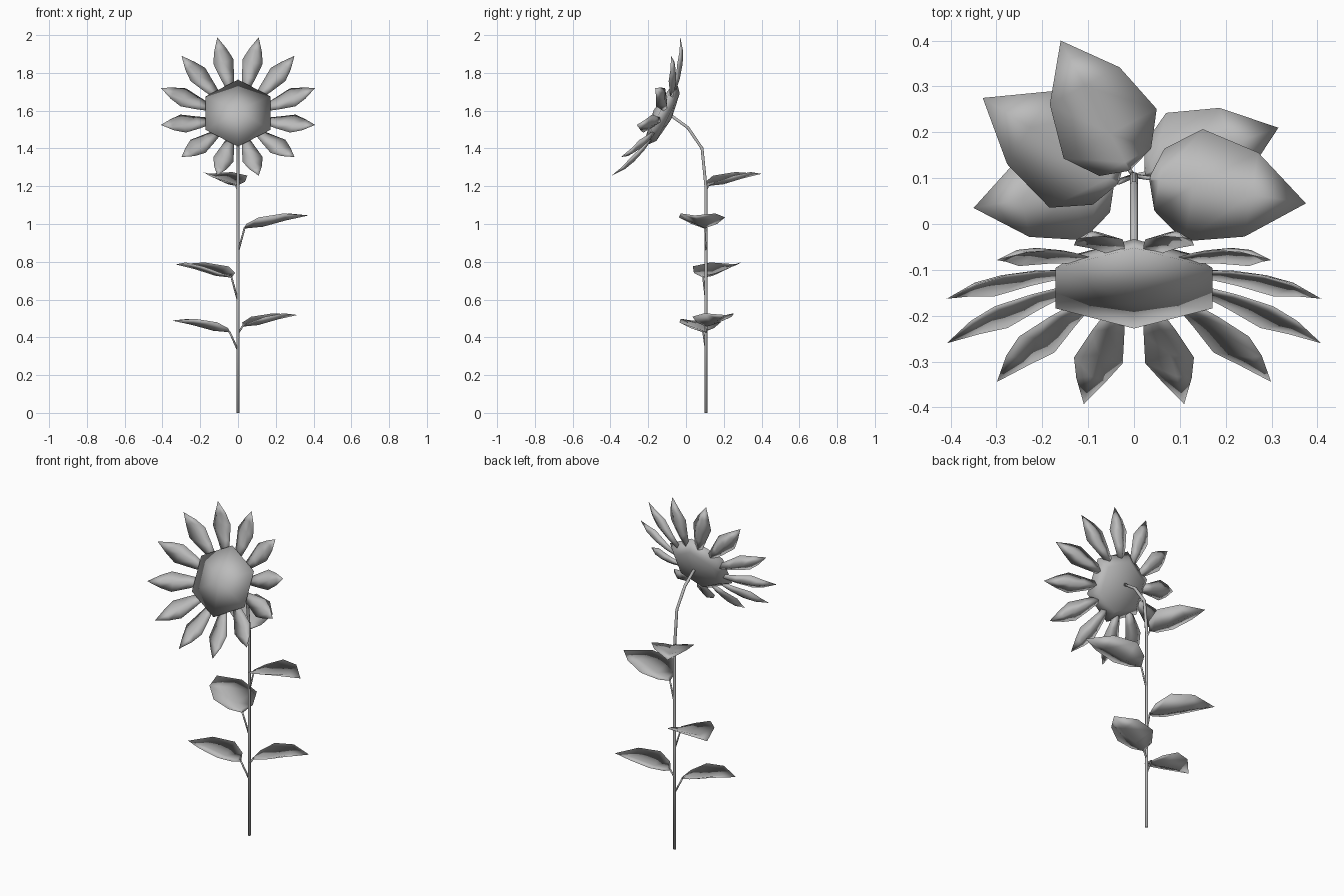
import bpy, bmesh
from math import sin, cos, tau
from mathutils import Vector, Matrix

if "Cube" in bpy.data.objects:
    bpy.data.objects.remove(bpy.data.objects["Cube"])

grey = bpy.data.materials.new("plain grey")
grey.use_nodes = True
grey.diffuse_color = (0.5, 0.5, 0.5, 1)
grey.node_tree.nodes["Principled BSDF"].inputs["Base Color"].default_value = grey.diffuse_color


def finish(name, bm):
    """Turn a closed bmesh into a smooth grey object."""
    bmesh.ops.recalc_face_normals(bm, faces=bm.faces)
    for f in bm.faces:
        f.smooth = True
    mesh = bpy.data.meshes.new(name)
    bm.to_mesh(mesh)
    bm.free()
    mesh.materials.append(grey)
    obj = bpy.data.objects.new(name, mesh)
    bpy.context.collection.objects.link(obj)
    return obj


def bridge(bm, rings):
    """Join successive rings of vertices with quads."""
    for a, b in zip(rings, rings[1:]):
        for k in range(len(a)):
            n = (k + 1) % len(a)
            bm.faces.new((a[k], a[n], b[n], b[k]))


def fan(bm, ring, point):
    """Close a ring with triangles meeting at a point."""
    end = bm.verts.new(point)
    for k in range(len(ring)):
        bm.faces.new((ring[k], ring[(k + 1) % len(ring)], end))


def tube(name, path, radius, sides=6):
    """Sweep a round section along a list of points."""
    bm = bmesh.new()
    path = [Vector(p) for p in path]
    rings = []
    for i, p in enumerate(path):
        along = path[min(i + 1, len(path) - 1)] - path[max(i - 1, 0)]
        turn = Vector((0, 0, 1)).rotation_difference(along)
        rings.append([bm.verts.new(p + turn @ Vector((radius * cos(tau * k / sides),
                                                      radius * sin(tau * k / sides), 0)))
                      for k in range(sides)])
    bridge(bm, rings)
    bm.faces.new(rings[0])
    bm.faces.new(rings[-1])
    return finish(name, bm)


def blade(name, rows, tip, thick, matrix):
    """Thin closed blade along local x; rows hold (along, half width, rib height, edge height)."""
    bm = bmesh.new()
    rings = [[bm.verts.new(p) for p in ((x, -w, e), (x, 0, h + thick), (x, w, e), (x, 0, h - thick))]
             for x, w, h, e in rows]
    bridge(bm, rings)
    bm.faces.new(rings[0])
    fan(bm, rings[-1], (tip[0], 0, tip[1]))
    bm.transform(matrix)
    return finish(name, bm)


# Stem with its bent neck
tube("stem", [(0, 0.105, 0), (0, 0.105, 0.6), (0, 0.105, 1.2), (0, 0.085, 1.4),
              (0, 0.01, 1.51), (0, -0.08, 1.575)], 0.009)

# Leaves: stalk height on stem, base, tip
leaves = {
    "lower_right": (0.33, (-0.045, 0.09, 0.43), (-0.35, 0.035)),
    "lower_left": (0.42, (0.025, 0.11, 0.46), (0.315, 0.21)),
    "middle_right": (0.59, (-0.035, 0.09, 0.72), (-0.33, 0.275)),
    "middle_left": (0.85, (0.035, 0.10, 0.98), (0.375, 0.045)),
    "upper_back": (1.17, (-0.01, 0.118, 1.205), (-0.16, 0.40)),
}
leaf_rows = [(0, 0.02, 0, 0), (0.06, 0.2, 0.01, 0.06), (0.28, 0.36, 0.03, 0.16),
             (0.65, 0.27, 0.13, 0.22)]
for name, (height, base, tip) in leaves.items():
    base = Vector(base)
    span = Vector((*tip, base.z)) - base
    place = (Matrix.Translation(base) @ span.to_track_quat('X', 'Z').to_matrix().to_4x4()
             @ Matrix.Scale(span.length, 4))
    blade(name + "_leaf", leaf_rows, (1, 0.19), 0.015, place)
    start = Vector((0, 0.105, height))
    tube(name + "_stalk", [start, start.lerp(base, 0.5), base], 0.005)

# Flower head frame: local z faces forward and up
normal = Vector((0, -0.896, 0.444))
up = Vector((0, 0.444, 0.896))
head = Matrix((Vector((1, 0, 0)), up, normal)).transposed().to_4x4()
head.translation = (0, -0.14, 1.587)

# Six-sided domed seed disc
bm = bmesh.new()
rings = [[bm.verts.new((r * sin(tau * k / 6), r * cos(tau * k / 6), z)) for k in range(6)]
         for r, z in ((0.198, 0), (0.14, -0.05))]
bridge(bm, rings)
fan(bm, rings[0], (0, 0, 0.035))
fan(bm, rings[1], (0, 0, -0.07))
bm.transform(head)
finish("seed_disc", bm)

# Ring of twelve cupped petals
petal_rows = [(0.15, 0.02, -0.02, -0.015), (0.22, 0.037, -0.01, 0.004),
              (0.30, 0.055, 0.012, 0.032), (0.36, 0.034, 0.038, 0.05)]
for k in range(12):
    blade(f"petal_{k + 1}", petal_rows, (0.423, 0.08), 0.005,
          head @ Matrix.Rotation(tau * (k + 0.5) / 12, 4, 'Z'))
